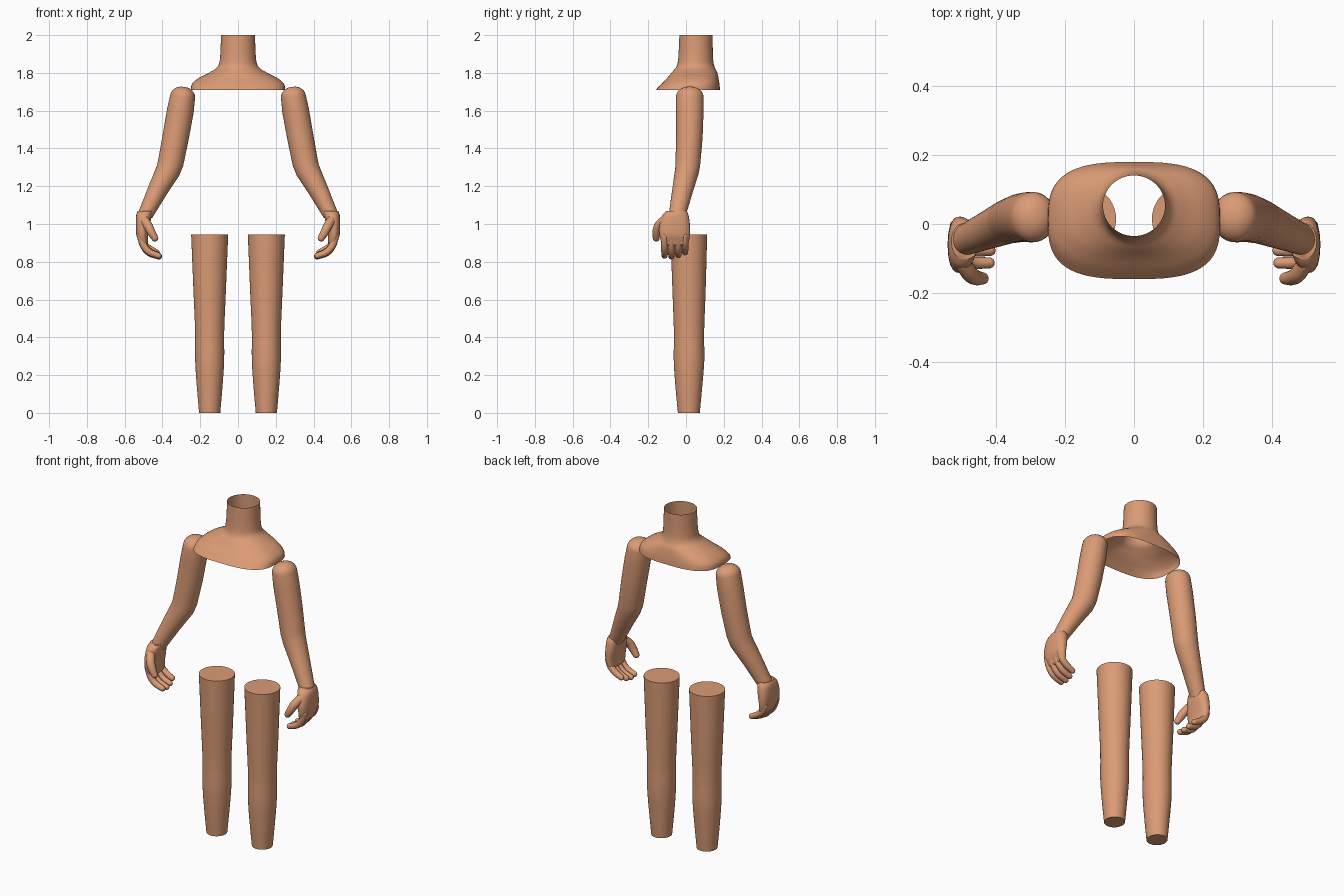
import bpy, math
from mathutils import Vector

if "Cube" in bpy.data.objects:
    bpy.data.objects.remove(bpy.data.objects["Cube"])

skin = bpy.data.materials.new("skin_brown")
skin.diffuse_color = (0.71, 0.33, 0.18, 1)
skin.use_nodes = True
skin.node_tree.nodes["Principled BSDF"].inputs["Base Color"].default_value = skin.diffuse_color


def smooth_keys(keys, steps):
    """Resample key rings with a Catmull-Rom curve."""
    out = []
    for i in range(len(keys) - 1):
        p0, p1 = keys[max(i - 1, 0)], keys[i]
        p2, p3 = keys[i + 1], keys[min(i + 2, len(keys) - 1)]
        for s in range(steps):
            t = s / steps
            out.append([0.5 * (2 * b + (c - a) * t + (2 * a - 5 * b + 4 * c - d) * t * t
                               + (3 * b - a - 3 * c + d) * t ** 3)
                        for a, b, c, d in zip(p0, p1, p2, p3)])
    return out + [list(keys[-1])]


def loft(name, keys, steps=1, sides=32, upright=False, start="flat", end="flat",
         mirror=True, angle=40, dome=1.0):
    """Skin rings (x, y, z, half depth along y, half width, roundness exponent)."""
    rings = smooth_keys(keys, steps)
    centres = [Vector(r[:3]) for r in rings]
    last = len(rings) - 1
    stack = []
    for i, r in enumerate(rings):
        t = (centres[min(i + 1, last)] - centres[max(i - 1, 0)]).normalized()
        if upright:
            t = Vector((0, 0, 1 if centres[-1].z > centres[0].z else -1))
        item = (centres[i], t, r[3], r[4], r[5])
        domes = [(math.sin(q * math.pi / 12), math.cos(q * math.pi / 12)) for q in range(1, 6)]
        size = min(r[3], r[4]) * dome
        if i == 0 and start == "round":
            stack += [(centres[i] - t * size * s, t, r[3] * c, r[4] * c, r[5])
                      for s, c in reversed(domes)]
        stack.append(item)
        if i == last and end == "round":
            stack += [(centres[i] + t * size * s, t, r[3] * c, r[4] * c, r[5]) for s, c in domes]
    verts, faces = [], []
    for c, t, ra, rb, n in stack:
        a = Vector((0, 1, 0))
        a = (a - t * a.dot(t)).normalized()
        b = t.cross(a)
        for k in range(sides):
            w = 2 * math.pi * k / sides
            cs, sn = math.cos(w), math.sin(w)
            verts.append(c + a * ra * math.copysign(abs(cs) ** (2 / n), cs)
                         + b * rb * math.copysign(abs(sn) ** (2 / n), sn))
    for i in range(len(stack) - 1):
        for k in range(sides):
            m = (k + 1) % sides
            faces.append((i * sides + k, i * sides + m, (i + 1) * sides + m, (i + 1) * sides + k))
    if start != "open":
        faces.append(tuple(reversed(range(sides))))
    if end != "open":
        faces.append(tuple(range((len(stack) - 1) * sides, len(stack) * sides)))
    mesh = bpy.data.meshes.new(name)
    mesh.from_pydata(verts, [], faces)
    mesh.materials.append(skin)
    obj = bpy.data.objects.new(name, mesh)
    bpy.context.collection.objects.link(obj)
    bpy.ops.object.select_all(action="DESELECT")
    obj.select_set(True)
    bpy.context.view_layer.objects.active = obj
    bpy.ops.object.shade_smooth_by_angle(angle=math.radians(angle))
    if mirror:
        obj.modifiers.new("mirror", "MIRROR")
    return obj


# Neck and shoulder yoke: an open shell
loft("neck_and_shoulders", [
    (0, 0.010, 1.71, 0.170, 0.250, 3.0),
    (0, 0.023, 1.742, 0.154, 0.243, 2.8),
    (0, 0.036, 1.773, 0.136, 0.208, 2.5),
    (0, 0.045, 1.803, 0.120, 0.150, 2.2),
    (0, 0.050, 1.833, 0.101, 0.108, 2.0),
    (0, 0.051, 1.88, 0.092, 0.095, 2.0),
    (0, 0.053, 2.0, 0.088, 0.090, 2.0)],
    steps=5, sides=64, upright=True, start="open", end="open", mirror=False)

# Legs: capped tapering columns with a slight calf
loft("legs", [
    (0.150, 0.015, 0.0, 0.058, 0.056, 2),
    (0.150, 0.015, 0.14, 0.071, 0.068, 2),
    (0.150, 0.016, 0.28, 0.081, 0.077, 2),
    (0.150, 0.016, 0.43, 0.080, 0.077, 2),
    (0.150, 0.016, 0.65, 0.088, 0.086, 2),
    (0.150, 0.015, 0.945, 0.097, 0.098, 2)],
    steps=3, sides=40, upright=True)

# Arms: rounded shoulder, bent elbow, narrow wrist
loft("arms", [
    (0.293, 0.020, 1.675, 0.073, 0.066, 2),
    (0.305, 0.020, 1.60, 0.073, 0.071, 2),
    (0.330, 0.018, 1.46, 0.070, 0.070, 2),
    (0.356, 0.010, 1.325, 0.066, 0.068, 2),
    (0.369, 0.006, 1.285, 0.064, 0.065, 2),
    (0.425, -0.018, 1.18, 0.055, 0.053, 2),
    (0.490, -0.046, 1.05, 0.045, 0.040, 2)],
    start="round", dome=0.8)

# Palms: flattened and bowed outward
loft("palms", [
    (0.490, -0.050, 1.070, 0.052, 0.040, 2.2),
    (0.498, -0.056, 1.045, 0.070, 0.041, 2.3),
    (0.504, -0.060, 0.99, 0.081, 0.037, 2.4),
    (0.507, -0.060, 0.94, 0.080, 0.031, 2.4),
    (0.501, -0.058, 0.905, 0.073, 0.024, 2.4)],
    steps=4, upright=True, end="round")

# Four curled fingers
for i, (y, drop) in enumerate([(-0.113, 0.004), (-0.077, 0.0), (-0.040, 0.007), (-0.005, 0.022)]):
    loft(f"fingers_{i + 1}", [
        (0.515, y, 0.935, 0.018, 0.020, 2),
        (0.500, y, 0.885 + drop * 0.5, 0.0185, 0.019, 2),
        (0.469, y, 0.847 + drop, 0.018, 0.018, 2),
        (0.418 + drop * 0.6, y, 0.828 + drop, 0.016, 0.016, 2)],
        steps=4, sides=16, start="round", end="round")

# Thumbs in front of the palms
loft("thumbs", [
    (0.495, -0.115, 1.02, 0.024, 0.024, 2),
    (0.476, -0.145, 0.99, 0.024, 0.024, 2),
    (0.458, -0.156, 0.955, 0.022, 0.022, 2),
    (0.440, -0.158, 0.925, 0.018, 0.018, 2)],
    steps=4, sides=16, start="round", end="round")
